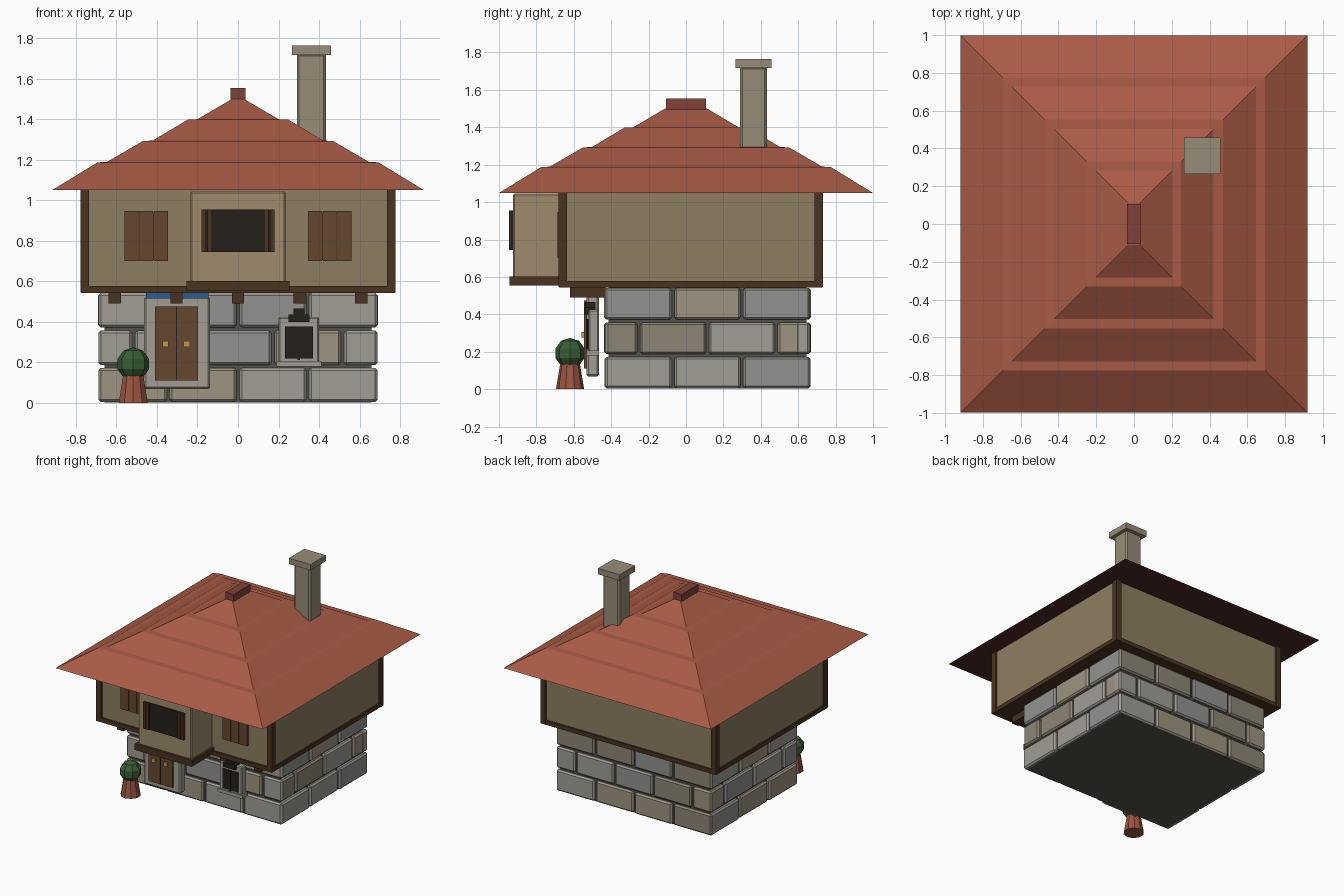
import bpy, bmesh, random

if "Cube" in bpy.data.objects:
    bpy.data.objects.remove(bpy.data.objects["Cube"])
random.seed(4)

def mat(name, rgb):
    m = bpy.data.materials.new(name)
    m.diffuse_color = (*rgb, 1)
    m.use_nodes = True
    m.node_tree.nodes["Principled BSDF"].inputs["Base Color"].default_value = m.diffuse_color
    return m

ROOF = mat("roof_tile", (.40, .105, .06))
CAP = mat("ridge_tile", (.22, .055, .04))
UNDER = mat("roof_underside", (.07, .022, .016))
PLASTER = mat("plaster", (.27, .21, .12))
BAY = mat("bay_plaster", (.34, .26, .15))
TIMBER = mat("timber", (.065, .033, .014))
SHUT = mat("shutter_wood", (.13, .065, .028))
DARK = mat("dark_pane", (.018, .014, .011))
STONE = mat("pale_stone", (.36, .34, .29))
CHIM = mat("chimney_stone", (.31, .27, .19))
MORTAR = mat("mortar", (.09, .085, .07))
BLUE = mat("blue_cloth", (.03, .10, .28))
BRASS = mat("brass", (.50, .32, .07))
LEAF = mat("leaf", (.04, .11, .035))
CLAY = mat("clay", (.33, .09, .05))
BRICKS = [mat("brick_%d" % i, c) for i, c in enumerate(
    [(.34, .30, .22), (.29, .29, .28), (.35, .34, .30), (.27, .24, .18)])]

def finish(bm, name, m):
    me = bpy.data.meshes.new(name)
    bmesh.ops.recalc_face_normals(bm, faces=bm.faces)
    bm.to_mesh(me)
    bm.free()
    me.materials.append(m)
    ob = bpy.data.objects.new(name, me)
    bpy.context.collection.objects.link(ob)
    return ob

def box(name, x, y, z, m, bevel=0):
    bm = bmesh.new()
    bmesh.ops.create_cube(bm, size=1)
    for v in bm.verts:
        v.co = [a + (b - a) * (c + .5) for (a, b), c in zip((x, y, z), v.co)]
    if bevel:
        bmesh.ops.bevel(bm, geom=bm.edges[:], offset=bevel, segments=1, affect='EDGES')
    return finish(bm, name, m)

# Roof: stepped hip, each ring is (half width, height), depth is .082 longer
bm = bmesh.new()
rings = []
for h, z in [(.918, 1.05), (.693, 1.187), (.645, 1.19), (.47, 1.292), (.42, 1.295),
             (.248, 1.398), (.20, 1.40), (.03, 1.50)]:
    rings.append([bm.verts.new((sx * h, sy * (h + (.082 if h < .9 else .08)), z))
                  for sx, sy in ((-1, -1), (1, -1), (1, 1), (-1, 1))])
for a, b in zip(rings, rings[1:]):
    for i in range(4):
        j = (i + 1) % 4
        bm.faces.new((a[i], a[j], b[j], b[i]))
bm.faces.new(rings[-1])
base = bm.faces.new(rings[0][::-1])
base.material_index = 1
roof = finish(bm, "roof", ROOF)
roof.data.materials.append(UNDER)
box("ridge_cap", (-.036, .036), (-.106, .106), (1.49, 1.553), CAP)

# Chimney
box("chimney", (.29, .435), (.29, .433), (1.22, 1.725), CHIM, .012)
box("chimney_cap", (.266, .458), (.264, .458), (1.718, 1.765), CHIM)

# Upper storey with timber corner posts and sill beams
box("upper_walls", (-.765, .765), (-.665, .715), (.56, 1.055), PLASTER)
for sx in (-1, 1):
    x = sorted((sx * .735, sx * .778))
    for y in ((-.682, -.637), (.687, .732)):
        box("corner_post", x, y, (.545, 1.055), TIMBER)
box("floor_beam", (-.775, .775), (-.68, .728), (.543, .577), TIMBER)

# Bay window
box("bay", (-.235, .235), (-.925, -.64), (.59, 1.045), BAY, .008)
box("bay_sill", (-.253, .253), (-.945, -.64), (.553, .602), TIMBER)
box("bay_window", (-.18, .18), (-.938, -.91), (.745, .955), DARK)
for sx in (-1, 1):
    for x0 in (.128, .157):
        box("bay_shutter_slat", sorted((sx * x0, sx * (x0 + .023))), (-.947, -.92),
            (.745, .955), TIMBER)

# Upper shutters
for cx in (-.4525, .4525):
    box("shutter_back", (cx - .1, cx + .1), (-.68, -.65), (.705, .94), TIMBER)
    for x0, w in ((-.107, .07), (-.033, .066), (.037, .07)):
        box("shutter_slat", (cx + x0, cx + x0 + w), (-.687, -.65), (.70, .947), SHUT)

# Stone ground floor: core and three staggered brick courses
box("stone_core", (-.66, .66), (-.415, .645), (.003, .55), MORTAR)

def splits(lo, hi, n, stagger):
    w = (hi - lo) / n
    if stagger:
        return [lo] + [lo + w * (i + .5) for i in range(n)] + [hi]
    return [lo + w * i for i in range(n + 1)]

def brick(x, y, z):
    box("brick", x, y, z, random.choice(BRICKS), .012)

X, Y0, Y1, g = .688, -.437, .667, .007
for row, z in enumerate(((.004, .173), (.187, .357), (.372, .542))):
    xs, ys = splits(-X, X, 4, row == 1), splits(Y0, Y1, 3, row == 1)
    for a, b in zip(xs, xs[1:]):
        a, b = (a if a == -X else a + g), (b if b == X else b - g)
        d = random.uniform(-.006, .003)
        brick((a, b), (Y0 - d, Y0 + .08), z)
        brick((a, b), (Y1 - .08, Y1 + d), z)
    for a, b in zip(ys, ys[1:]):
        a, b = (a + g if a > Y0 else a + .008), (b - g if b < Y1 else b - .008)
        d = random.uniform(-.006, .003)
        brick((-X - d, -X + .08), (a, b), z)
        brick((X - .08, X + d), (a, b), z)

# Jetty brackets
for i in range(-2, 3):
    box("bracket", (i * .304 - .03, i * .304 + .03), (-.62, -.43), (.49, .55), TIMBER)

# Door
box("door_frame", (-.463, -.138), (-.532, -.465), (.068, .525), STONE, .01)
for x in ((-.41, -.307), (-.301, -.197)):
    box("door_leaf", x, (-.546, -.52), (.11, .475), SHUT)
box("door_gap", (-.31, -.298), (-.54, -.52), (.11, .475), DARK)
for x in (-.357, -.253):
    box("door_knob", (x - .015, x + .015), (-.56, -.54), (.275, .305), BRASS)
box("door_lintel_cloth", (-.455, -.145), (-.55, -.45), (.515, .543), BLUE)

# Ground floor window with small dark hood
box("window_frame", (.20, .40), (-.522, -.465), (.18, .425), STONE, .008)
box("window_sill", (.19, .412), (-.532, -.465), (.18, .207), STONE)
box("window_pane", (.232, .37), (-.53, -.50), (.22, .376), DARK)
box("window_bar", (.293, .307), (-.535, -.50), (.212, .376), DARK)
box("window_hood", (.25, .353), (-.546, -.485), (.40, .437), DARK)
box("hood_top", (.275, .327), (-.54, -.485), (.435, .465), DARK)

# Potted bush
bm = bmesh.new()
bmesh.ops.create_cone(bm, cap_ends=True, segments=10, radius1=.075, radius2=.052, depth=.14)
bmesh.ops.translate(bm, vec=(-.517, -.62, .07), verts=bm.verts)
finish(bm, "pot", CLAY)
bm = bmesh.new()
bmesh.ops.create_uvsphere(bm, u_segments=8, v_segments=5, radius=.082)
bmesh.ops.translate(bm, vec=(-.517, -.62, .192), verts=bm.verts)
finish(bm, "bush", LEAF)
